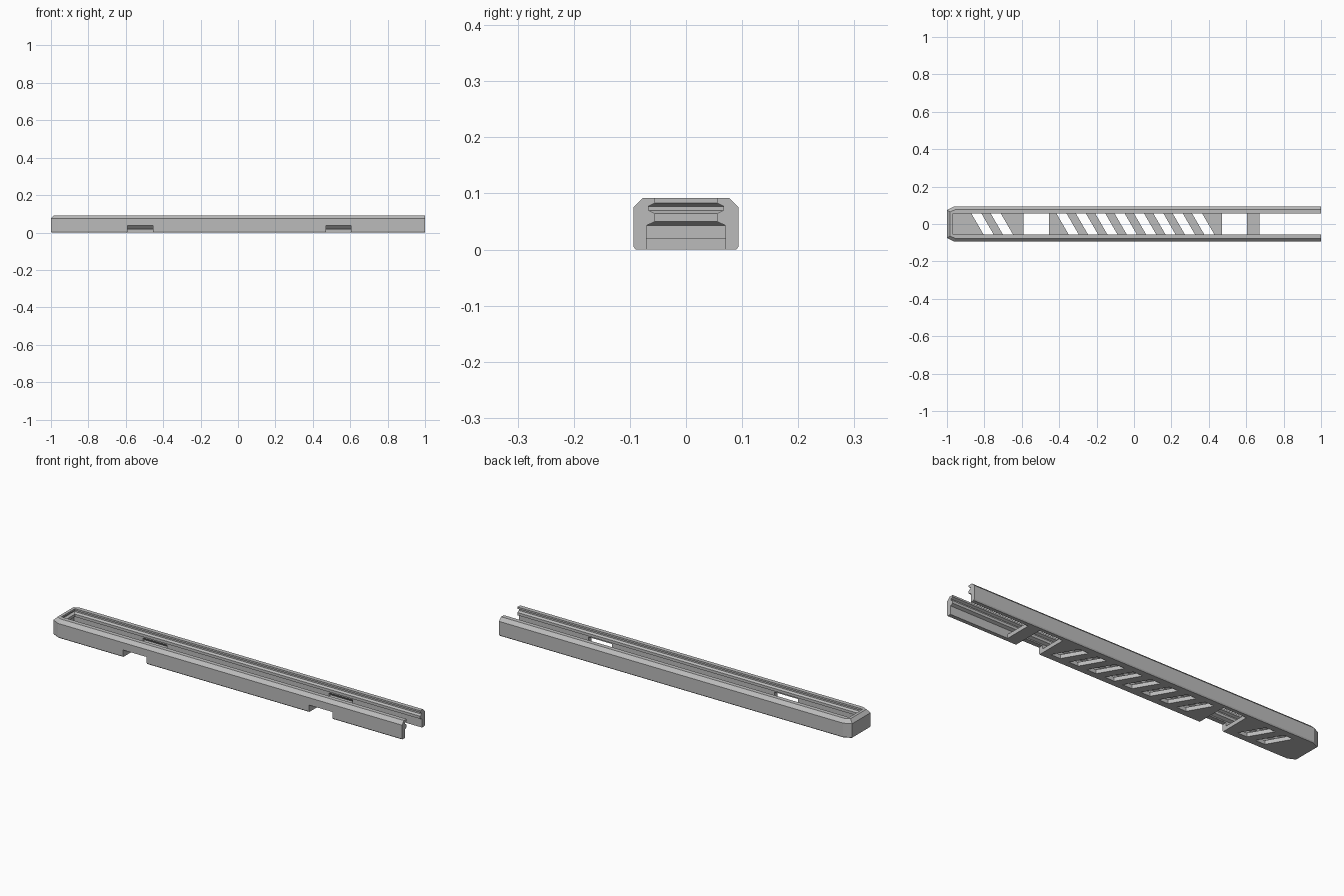
import bpy, bmesh

old = bpy.data.objects.get("Cube")
if old:
    bpy.data.objects.remove(old, do_unlink=True)

grey = bpy.data.materials.new("satin grey")
grey.use_nodes = True
tone = (0.5, 0.5, 0.5, 1)
grey.diffuse_color = tone
grey.node_tree.nodes["Principled BSDF"].inputs["Base Color"].default_value = tone


def loft(name, rings):
    """Closed solid through a stack of rings with equal point counts."""
    bm = bmesh.new()
    loops = [[bm.verts.new(p) for p in ring] for ring in rings]
    n = len(loops[0])
    for a, b in zip(loops, loops[1:]):
        for i in range(n):
            j = (i + 1) % n
            bm.faces.new((a[i], a[j], b[j], b[i]))
    bm.faces.new(loops[0][::-1])
    bm.faces.new(loops[-1])
    bmesh.ops.recalc_face_normals(bm, faces=bm.faces)
    mesh = bpy.data.meshes.new(name)
    bm.to_mesh(mesh)
    bm.free()
    mesh.materials.append(grey)
    obj = bpy.data.objects.new(name, mesh)
    bpy.context.collection.objects.link(obj)
    return obj


def cut(name, rings):
    """Subtract a lofted helper from the housing."""
    tool = loft(name, rings)
    tool.hide_render = True
    mod = housing.modifiers.new(name, 'BOOLEAN')
    mod.operation = 'DIFFERENCE'
    mod.solver = 'EXACT'
    mod.object = tool
    bpy.context.view_layer.objects.active = housing
    bpy.ops.object.modifier_apply(modifier=name)
    bpy.data.objects.remove(tool, do_unlink=True)


def outline(z, inset):
    """Plan of the housing: square open end, clipped corners at the closed end."""
    half = [(1, 0.094 - inset), (-0.96 + 0.23 * inset, 0.094 - inset),
            (-1 + inset, 0.075 - 0.63 * inset)]
    return [(x, y, z) for x, y in half] + [(x, -y, z) for x, y in half[::-1]]


def rect(x0, x1, w, z):
    return [(x0, -w, z), (x1, -w, z), (x1, w, z), (x0, w, z)]


# Outer body with a wide top chamfer and a fine bottom one
housing = loft("rail_housing", [outline(0, 0.004), outline(0.006, 0),
                                outline(0.075, 0), outline(0.092, 0.017)])

# Grooved channel, running out through the open end
channel = [(0.02, 0.07), (0.043, 0.07), (0.05, 0.055), (0.064, 0.055),
           (0.07, 0.067), (0.077, 0.067), (0.083, 0.055), (0.12, 0.055)]
cut("channel", [rect(-0.913 - w, 1.1, w, z) for z, w in channel])

# Floor removed at the open end
cut("floor_opening", [rect(0.67, 1.1, 0.07, z) for z in (-0.1, 0.03)])

# Clip windows through the front wall and floor, with a catch slot opposite
window = [(-0.2, -0.1), (0.07, -0.1), (0.07, 0.02), (0.086, 0.02),
          (0.07, 0.037), (-0.2, 0.037)]
for x0 in (-0.59, 0.47):
    cut("window", [[(x, y, z) for y, z in window] for x in (x0, x0 + 0.135)])

# Slanted vents in the floor
for first, count in ((-0.81, 2), (-0.355, 8)):
    for k in range(count):
        x = first + 0.1036 * k
        plan = [(x + s * 0.027 - 0.58 * y, y)
                for s, y in ((-1, -0.058), (1, -0.058), (1, 0.058), (-1, 0.058))]
        cut("vent", [[(px, py, z) for px, py in plan] for z in (-0.1, 0.03)])

# Crisp flat faces
for poly in housing.data.polygons:
    poly.use_smooth = False
